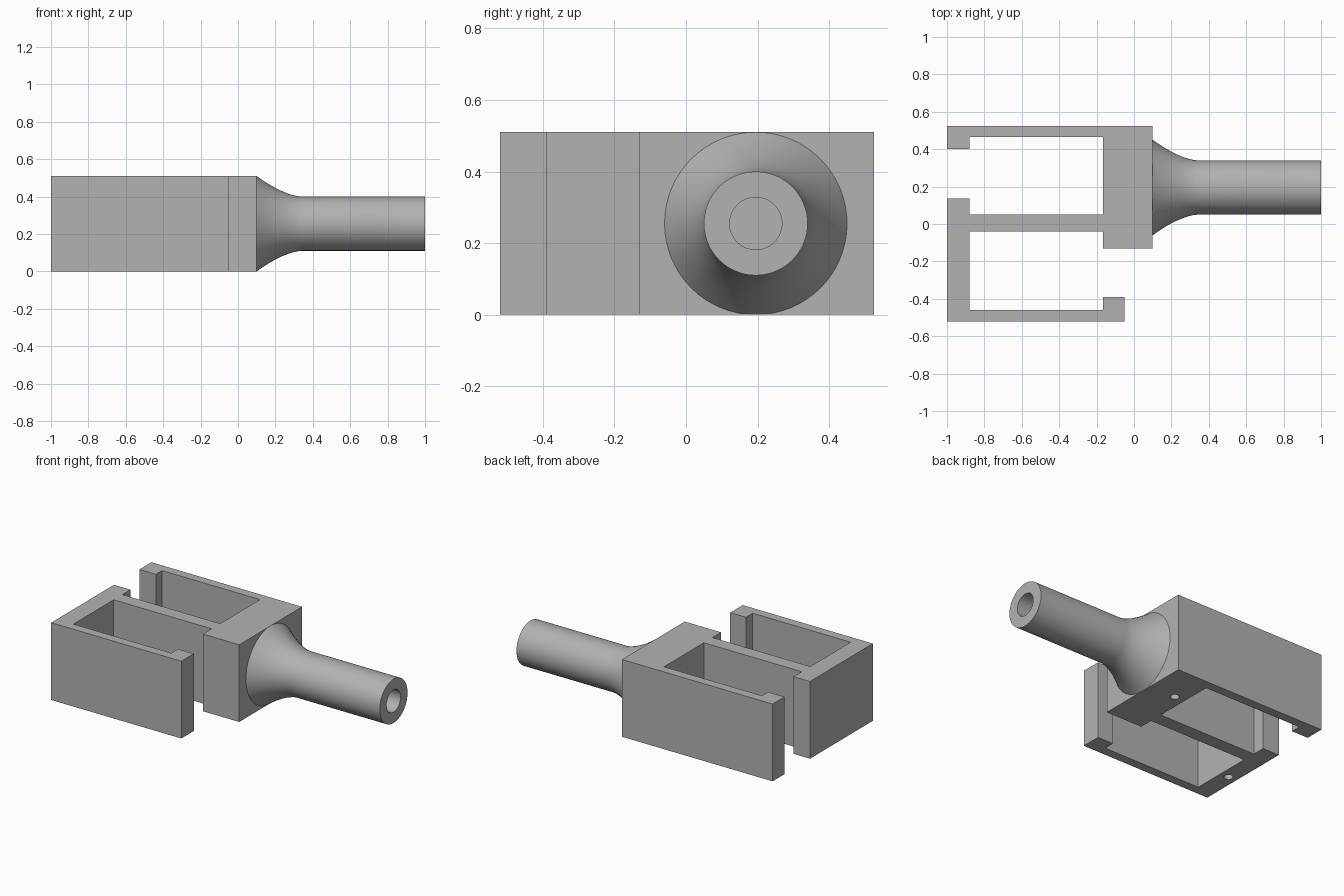
import bpy, bmesh, math
from mathutils import Matrix

cube = bpy.data.objects.get("Cube")
if cube:
    bpy.data.objects.remove(cube, do_unlink=True)

HEIGHT = 0.51
AXIS_Y, AXIS_Z = 0.195, 0.255

grey = bpy.data.materials.new("plain grey")
grey.use_nodes = True
grey.diffuse_color = (0.45, 0.45, 0.45, 1)
grey.node_tree.nodes["Principled BSDF"].inputs["Base Color"].default_value = grey.diffuse_color


def finish(name, bm):
    bmesh.ops.recalc_face_normals(bm, faces=bm.faces)
    mesh = bpy.data.meshes.new(name)
    bm.to_mesh(mesh)
    bm.free()
    mesh.materials.append(grey)
    obj = bpy.data.objects.new(name, mesh)
    bpy.context.collection.objects.link(obj)
    return obj


def activate(obj):
    bpy.ops.object.select_all(action='DESELECT')
    obj.select_set(True)
    bpy.context.view_layer.objects.active = obj


# S-shaped bracket: one outline extruded upward
outline = [
    (0.1, -0.13), (0.1, 0.525), (-1, 0.525), (-1, 0.4), (-0.88, 0.4),
    (-0.88, 0.465), (-0.165, 0.465), (-0.165, 0.05), (-0.88, 0.05),
    (-0.88, 0.135), (-1, 0.135), (-1, -0.52), (-0.05, -0.52),
    (-0.05, -0.39), (-0.165, -0.39), (-0.165, -0.46), (-0.88, -0.46),
    (-0.88, -0.04), (-0.165, -0.04), (-0.165, -0.13),
]
bm = bmesh.new()
base = bm.faces.new([bm.verts.new((x, y, 0)) for x, y in outline])
top = bmesh.ops.extrude_face_region(bm, geom=[base])
bmesh.ops.translate(bm, vec=(0, 0, HEIGHT),
                    verts=[v for v in top["geom"] if isinstance(v, bmesh.types.BMVert)])
bracket = finish("bracket", bm)

# Blind pin holes in the underside
bm = bmesh.new()
for x, y in [(-0.09, 0.265), (-0.94, -0.255)]:
    bmesh.ops.create_cone(bm, cap_ends=True, segments=24, radius1=0.027, radius2=0.027,
                          depth=0.5, matrix=Matrix.Translation((x, y, 0)))
cutter = finish("pin_hole_cutter", bm)
cutter.hide_render = True
cut = bracket.modifiers.new("pin holes", 'BOOLEAN')
cut.operation = 'DIFFERENCE'
cut.solver = 'EXACT'
cut.object = cutter
activate(bracket)
bpy.ops.object.modifier_apply(modifier=cut.name)
bpy.data.objects.remove(cutter, do_unlink=True)
bpy.ops.object.shade_smooth_by_angle(angle=math.radians(30))

# Flared handle with a bored end, revolved about the x direction
profile = [(0.1, 0), (0.1, 0.255)]
for i in range(1, 11):
    t = i / 10
    profile.append((0.1 + 0.24 * t, 0.145 + 0.11 * (1 - t) ** 1.6))
profile += [(1, 0.145), (1, 0.073), (0.4, 0.073), (0.4, 0)]
bm = bmesh.new()
verts = [bm.verts.new((x, AXIS_Y + r, AXIS_Z)) for x, r in profile]
edges = [bm.edges.new(pair) for pair in zip(verts, verts[1:])]
bmesh.ops.spin(bm, geom=verts + edges, cent=(0, AXIS_Y, AXIS_Z), axis=(1, 0, 0),
               angle=math.tau, steps=64, use_merge=True)
bmesh.ops.remove_doubles(bm, verts=bm.verts, dist=0.0001)
handle = finish("flared_handle", bm)
activate(handle)
bpy.ops.object.shade_smooth_by_angle(angle=math.radians(30))
